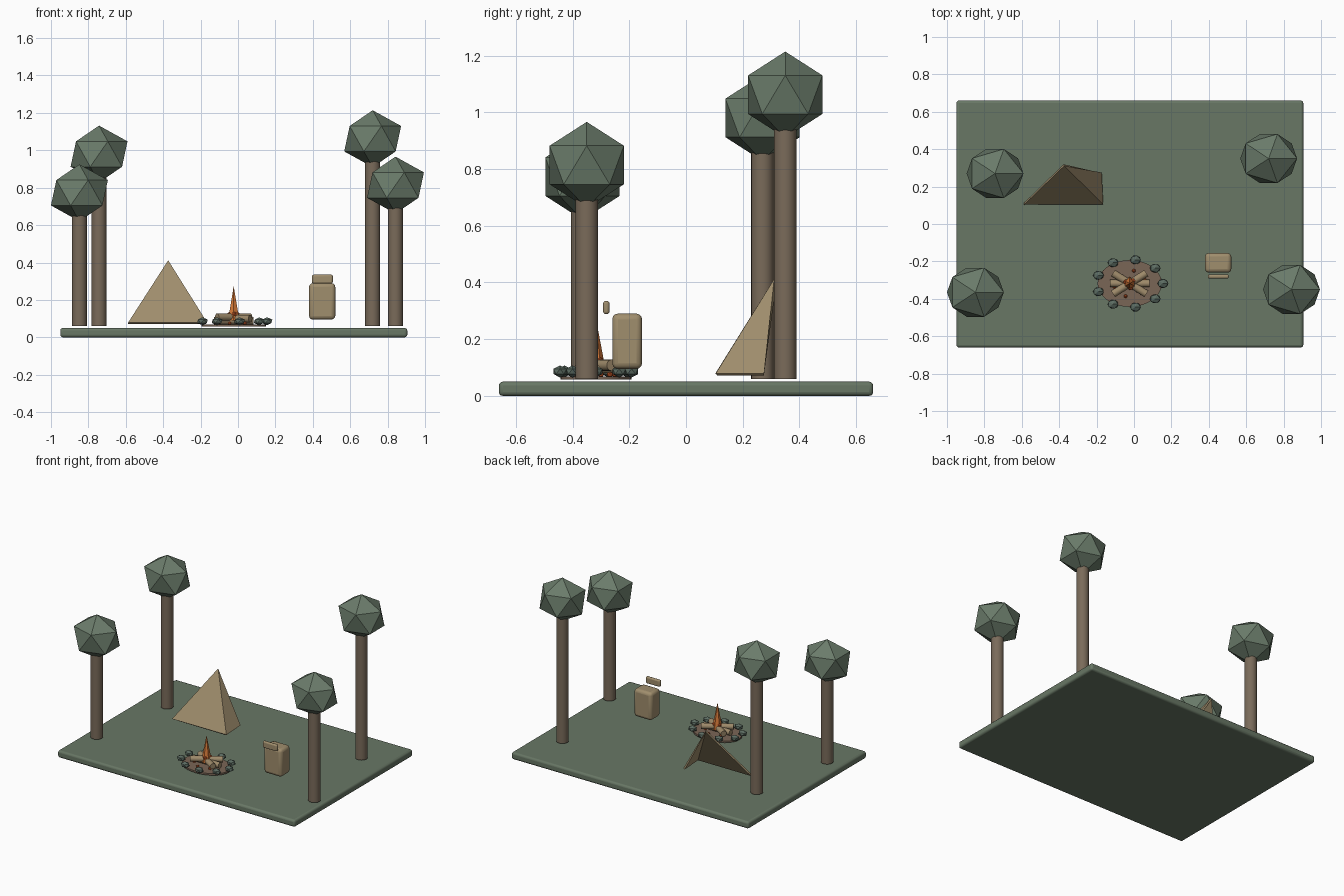
import bpy, bmesh, math
from mathutils import Vector

if "Cube" in bpy.data.objects:
    bpy.data.objects.remove(bpy.data.objects["Cube"])


def material(name, r, g, b):
    lin = lambda c: ((c / 255 + 0.055) / 1.055) ** 2.4
    m = bpy.data.materials.new(name)
    m.diffuse_color = (lin(r), lin(g), lin(b), 1)
    m.use_nodes = True
    m.node_tree.nodes["Principled BSDF"].inputs["Base Color"].default_value = m.diffuse_color
    return m


GRASS = material("grass green", 104, 119, 101)
LEAF = material("leaf green", 106, 123, 106)
BARK = material("bark brown", 122, 107, 90)
CANVAS = material("canvas tan", 160, 142, 109)
STONE = material("stone grey", 92, 108, 98)
DIRT = material("dirt brown", 122, 102, 86)
WOOD = material("log tan", 158, 138, 106)
FLAME = material("flame orange", 212, 120, 56)
EMBER = material("ember red", 200, 88, 40)


def finish(name, mat, smooth=False):
    ob = bpy.context.object
    ob.name = name
    ob.data.materials.append(mat)
    if smooth:
        bpy.ops.object.shade_smooth_by_angle(angle=math.radians(35))
    return ob


def box(name, mat, lo, hi, bevel):
    lo, hi = Vector(lo), Vector(hi)
    bpy.ops.mesh.primitive_cube_add(size=1, location=(lo + hi) / 2)
    ob = bpy.context.object
    ob.scale = hi - lo
    bpy.ops.object.transform_apply(location=False, rotation=False, scale=True)
    mod = ob.modifiers.new("bevel", 'BEVEL')
    mod.width, mod.segments = bevel, 3
    return finish(name, mat, True)


def cylinder(name, mat, loc, radius, depth, rot=(0, 0, 0), sides=24):
    bpy.ops.mesh.primitive_cylinder_add(vertices=sides, radius=radius, depth=depth,
                                        location=loc, rotation=rot)
    return finish(name, mat, True)


def ico(name, mat, loc, scale):
    bpy.ops.mesh.primitive_ico_sphere_add(subdivisions=1, radius=1, location=loc)
    bpy.context.object.scale = scale
    return finish(name, mat)


# Ground slab
box("ground_slab", GRASS, (-0.95, -0.66, 0), (0.905, 0.66, 0.05), 0.014)

# Trees: trunk and faceted crown
for i, (x, y, z) in enumerate([(-0.743, 0.27, 0.98), (0.72, 0.35, 1.062),
                               (-0.848, -0.365, 0.773), (0.842, -0.35, 0.814)]):
    cylinder(f"trunk_{i}", BARK, (x, y, (z + 0.06) / 2), 0.04, z - 0.06)
    ico(f"crown_{i}", LEAF, (x, y, z), (0.17, 0.154, 0.152))

# Tent: front and side canvas sheets, open at the back
mesh = bpy.data.meshes.new("tent")
mesh.from_pydata([(-0.588, 0.108, 0.075), (-0.168, 0.108, 0.075),
                  (-0.178, 0.275, 0.075), (-0.375, 0.315, 0.408)], [],
                 [(0, 1, 3), (1, 2, 3)])
tent = bpy.data.objects.new("tent", mesh)
bpy.context.collection.objects.link(tent)
mesh.materials.append(CANVAS)
sheet = tent.modifiers.new("canvas thickness", 'SOLIDIFY')
sheet.thickness, sheet.offset = 0.012, 0

# Backpack body and its loose top roll
box("backpack_body", CANVAS, (0.38, -0.26, 0.095), (0.52, -0.155, 0.29), 0.02)
box("backpack_roll", CANVAS, (0.395, -0.292, 0.288), (0.507, -0.27, 0.335), 0.009)

# Fire pit: dirt patch, ring of stones, crossed logs, flame and embers
CX, CY = -0.023, -0.318
pit = cylinder("dirt_patch", DIRT, (CX, CY, 0.063), 1, 0.012, sides=32)
pit.scale = (0.172, 0.125, 1)
for i in range(9):
    a = math.radians(40 * i)
    ico(f"pit_stone_{i}", STONE, (CX + 0.178 * math.cos(a), CY + 0.128 * math.sin(a), 0.086),
        (0.032, 0.027, 0.021))
for i, (deg, z) in enumerate([(0, 0.09), (-32, 0.1), (32, 0.108)]):
    cylinder(f"log_{i}", WOOD, (CX, CY, z), 0.02, 0.21,
             (0, math.pi / 2, math.radians(deg)), 16)
bpy.ops.mesh.primitive_cone_add(vertices=6, radius1=0.035, radius2=0, depth=0.185,
                                location=(CX, CY, 0.182))
finish("flame", FLAME)
for i in range(6):
    a = math.radians(60 * i + 15)
    ico(f"ember_{i}", EMBER, (CX + 0.085 * math.cos(a), CY + 0.07 * math.sin(a), 0.075),
        (0.011, 0.011, 0.011))
for i in range(3):
    a = math.radians(120 * i + 40)
    ico(f"hot_coal_{i}", EMBER, (CX + 0.022 * math.cos(a), CY + 0.022 * math.sin(a), 0.125),
        (0.015, 0.015, 0.012))
